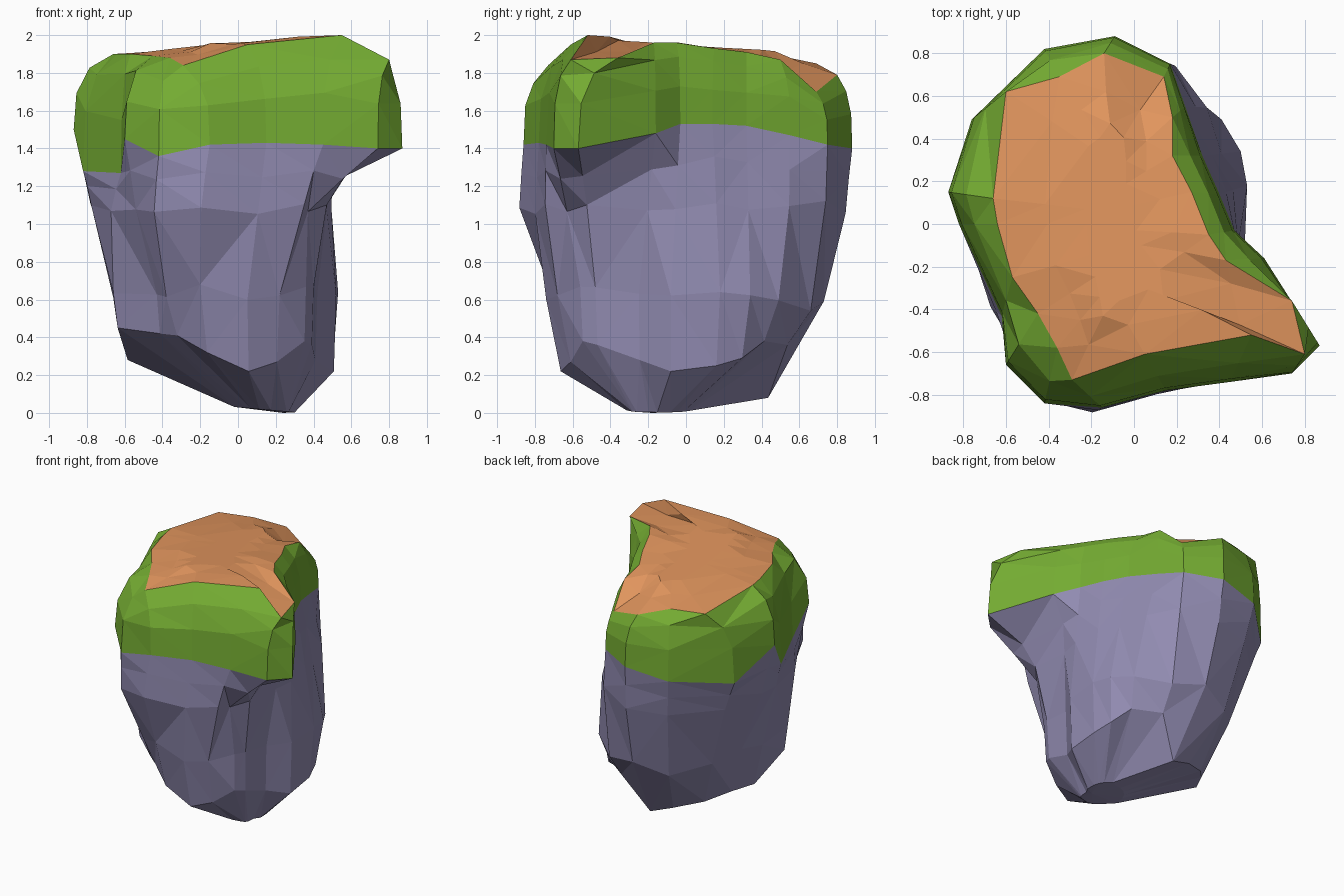
import bpy, bmesh, random
from mathutils import Vector

if "Cube" in bpy.data.objects:
    bpy.data.objects.remove(bpy.data.objects["Cube"])

random.seed(4)

# Plan outlines, 19 matching columns, counter-clockwise from the front right horn
TOP = [(.80, -.61), (.74, -.36), (.43, -.17), (.35, -.05), (.27, .15), (.18, .32), (.18, .50),
       (.14, .69), (-.14, .80), (-.35, .69), (-.60, .62), (-.66, .12), (-.64, 0), (-.57, -.25),
       (-.45, -.42), (-.36, -.58), (-.29, -.73), (.05, -.61), (.55, -.52)]
RIM = [(.74, -.70), (.87, -.57), (.61, -.16), (.47, -.03), (.40, .14), (.32, .32), (.24, .55),
       (.17, .75), (-.09, .88), (-.42, .82), (-.76, .49), (-.87, .15), (-.82, 0), (-.62, -.43),
       (-.60, -.66), (-.42, -.84), (-.15, -.86), (.15, -.78), (.45, -.74)]
KNEE = [(.36, -.56), (.40, -.48), (.42, -.25), (.52, -.08), (.53, .18), (.50, .34), (.41, .49),
        (.20, .66), (-.05, .73), (-.30, .64), (-.52, .42), (-.62, .20), (-.66, 0), (-.66, -.31),
        (-.43, -.50), (-.38, -.62), (-.20, -.73), (.05, -.74), (.22, -.68)]
# Height of each column on the wavy edges
TOP_Z = [1.87, 1.88, 1.96, 1.96, 1.93, 1.91, 1.87, 1.70, 1.79, 1.85,
         1.85, 1.90, 1.90, 1.90, 1.89, 1.88, 1.84, 1.95, 2.0]
RIM_Z = [1.40, 1.40, 1.48, 1.53, 1.53, 1.52, 1.47, 1.42, 1.40, 1.35,
         1.30, 1.50, 1.28, 1.27, 1.45, 1.36, 1.42, 1.43, 1.42]
FOOT_Z = [.38, .36, .28, .22, .25, .29, .38, .36, .08, .14,
          .20, .26, .28, .45, .42, .41, .32, .22, .27]


def ring(outline, heights):
    return [Vector((x, y, z)) for (x, y), z in zip(outline, heights)]


def between(ring_a, ring_b, t, drop):
    """Ring part way between two others, with separate plan and height factors."""
    out = []
    for a, b in zip(ring_a, ring_b):
        p = a.lerp(b, t)
        p.z = a.z + (b.z - a.z) * (drop + random.uniform(-.04, .04))
        out.append(p)
    return out


def make_part(name, rings, color, cap):
    """Loft through the rings (listed top to bottom), optionally closing with a fan."""
    bm = bmesh.new()
    rows = [[bm.verts.new(p) for p in r] for r in rings]
    n = len(rows[0])
    for hi, lo in zip(rows, rows[1:]):
        for i in range(n):
            j = (i + 1) % n
            bm.faces.new((hi[i], lo[i], lo[j], hi[j]))
    if cap is not None:
        c = bm.verts.new(cap)
        row = rows[0] if cap.z > 1 else rows[-1]
        for i in range(n):
            a, b = row[i], row[(i + 1) % n]
            bm.faces.new((a, b, c) if cap.z > 1 else (b, a, c))
    bmesh.ops.triangulate(bm, faces=bm.faces[:], quad_method='SHORT_EDGE')
    mesh = bpy.data.meshes.new(name)
    bm.to_mesh(mesh)
    bm.free()
    mat = bpy.data.materials.new(name + "_color")
    mat.diffuse_color = (*color, 1)
    mat.use_nodes = True
    mat.node_tree.nodes["Principled BSDF"].inputs["Base Color"].default_value = mat.diffuse_color
    mesh.materials.append(mat)
    bpy.context.collection.objects.link(bpy.data.objects.new(name, mesh))


top, rim = ring(TOP, TOP_Z), ring(RIM, RIM_Z)

# Rounded shoulder of the turf
shoulder = between(top, rim, .6, .20)
flank = between(top, rim, .93, .52)

# Rock: knee at mid height, chest between rim and knee, cut back below the horn
knee = [Vector((x, y, (.56 if y > .55 else .63) + random.uniform(-.05, .05))) for x, y in KNEE]
chest = []
for a, b in zip(rim, knee):
    p = a.lerp(b, .5)
    if p.y < -.6 and p.x < .1:
        p *= 1.11
    elif p.x < .4:
        p *= 1.05
    p.z = 1.09 + random.uniform(-.04, .04)
    if p.y < -.15:
        p.x = min(p.x, .47 if p.y > -.6 else .37)
    chest.append(p)

# Neck: short underside of the horn
neck = between(rim, chest, .5, .45)
for p in neck:
    if p.y < -.15:
        p.x = min(p.x, .57 if p.y < -.3 else .50)

# Foot pulls in more at the back, then the sole gathers to a small flat keel
foot = []
for p, z in zip(knee, FOOT_Z):
    pull = .03 + .35 * max(0, p.y + .2) if p.x < 0 else .03 + .2 * max(0, p.y)
    if p.y < -.6:
        pull = .12
    q = p.lerp(Vector((.1, -.1, 0)), pull)
    q.z = z
    foot.append(q)
sole = [p.lerp(Vector((.22, -.18, 0)), .72) for p in foot]
for p in sole:
    p.z = .03 * max(0, 1 - 3 * p.x)

# Bare soil surface, rising gently to the front right around a spine
plateau = []
for p in top:
    spine = Vector((-.12 + .35 * max(0, p.x - .1), p.y * .5, 0))
    spine.z = 1.94 + .06 * spine.x - .05 * spine.y
    q = p.lerp(spine, .45)
    q.z += random.uniform(0, .012)
    plateau.append(q)
crown = []
for p in plateau:
    q = p.lerp(Vector((-.1, p.y * .6, 0)), .6)
    q.z = 1.945 + .06 * q.x - .05 * q.y
    crown.append(q)

make_part("soil_top", [crown, plateau, top], (.75, .30, .11), Vector((-.1, -.02, 1.94)))
make_part("grass_band", [top, shoulder, flank, rim], (.175, .41, .032), None)
make_part("rock_base", [rim, neck, chest, knee, foot, sole], (.285, .26, .44),
          Vector((.24, -.18, 0)))
